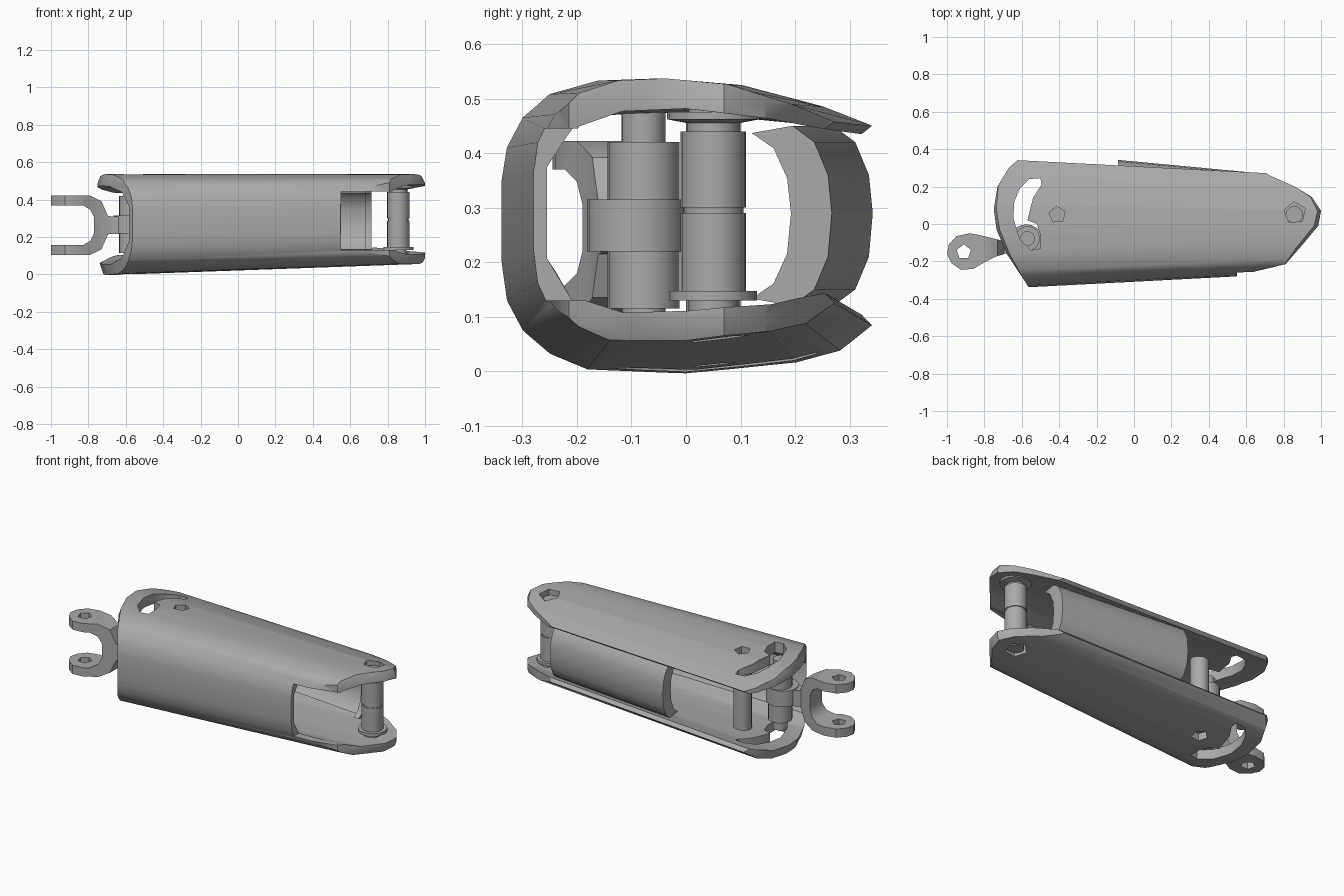
import bpy, bmesh, math
from mathutils import Vector

cube = bpy.data.objects.get("Cube")
if cube:
    bpy.data.objects.remove(cube)

grey = bpy.data.materials.new("plain_grey")
grey.use_nodes = True
grey.diffuse_color = (0.4, 0.4, 0.4, 1)
grey.node_tree.nodes["Principled BSDF"].inputs["Base Color"].default_value = (0.4, 0.4, 0.4, 1)


def loft(name, rings):
    """Skin a list of closed rings and cap both ends."""
    bm = bmesh.new()
    rows = [[bm.verts.new(p) for p in ring] for ring in rings]
    n = len(rows[0])
    for a, b in zip(rows, rows[1:]):
        for i in range(n):
            j = (i + 1) % n
            bm.faces.new((a[i], a[j], b[j], b[i]))
    bm.faces.new(rows[0])
    bm.faces.new(rows[-1])
    bmesh.ops.recalc_face_normals(bm, faces=bm.faces)
    mesh = bpy.data.meshes.new(name)
    bm.to_mesh(mesh)
    bm.free()
    mesh.materials.append(grey)
    obj = bpy.data.objects.new(name, mesh)
    bpy.context.collection.objects.link(obj)
    return obj


def prism_z(name, pts, lo, hi):
    return loft(name, [[(x, y, z) for x, y in pts] for z in (lo, hi)])


def prism_y(name, pts, lo, hi):
    return loft(name, [[(x, y, z) for x, z in pts] for y in (lo, hi)])


def circle(cx, cy, r, n, turn=0.0):
    return [(cx + r * math.cos(turn + math.tau * i / n),
             cy + r * math.sin(turn + math.tau * i / n)) for i in range(n)]


def turned(name, cx, cy, steps, n=20):
    """Vertical turned part from (radius, z) steps."""
    return loft(name, [[(x, y, z) for x, y in circle(cx, cy, r, n)] for r, z in steps])


def boolean(obj, cutter, operation):
    mod = obj.modifiers.new("cut", 'BOOLEAN')
    mod.operation = operation
    mod.solver = 'EXACT'
    mod.object = cutter
    bpy.context.view_layer.objects.active = obj
    bpy.ops.object.modifier_apply(modifier=mod.name)
    bpy.data.objects.remove(cutter)


def smooth(obj, angle=35):
    bpy.ops.object.select_all(action='DESELECT')
    obj.select_set(True)
    bpy.context.view_layer.objects.active = obj
    bpy.ops.object.shade_smooth_by_angle(angle=math.radians(angle))


# Housing: tapering C-shaped channel, open at the back
outer = [(.34, .45), (.25, .485), (.1, .525), (-.05, .537), (-.16, .533), (-.25, .508),
         (-.3, .465), (-.33, .41), (-.34, .35), (-.34, .2), (-.33, .13), (-.3, .075),
         (-.25, .033), (-.18, .005), (0, 0), (.2, .02), (.28, .04), (.34, .085)]
inner = [(.32, .105), (.2, .075), (0, .06), (-.15, .06), (-.25, .09), (-.31, .18),
         (-.31, .36), (-.25, .44), (-.15, .47), (0, .475), (.2, .455), (.32, .435)]


def station(x):
    t = (x + 0.6) / 1.5
    return [(x, y * (1 - 0.23 * t), .537 - (.537 - z) * (1 - 0.1 * t)) for y, z in outer + inner]


housing = loft("housing", [station(-0.78), station(1.02)])

# Rounded plan shape with chamfered ends
plan = [(-.6, .36), (.6, .36), (.72, .262), (.86, .2), (.95, .145), (1, .07), (.985, -.01), (.91, -.1),
        (.81, -.215), (.55, -.277), (.5, -.4), (-.53, -.4), (-.565, -.335), (-.68, -.16),
        (-.735, -.03), (-.75, .08), (-.73, .2), (-.67, .3)]
trim = loft("trim", [[(x * s, y, z) for x, y in plan]
                     for s, z in ((.95, -.02), (1, .09), (1, .49), (.965, .56))])
boolean(housing, trim, 'INTERSECT')

# Front window beside the far end, then curved slots and pin holes
window = prism_z("window", [(.55, -.5), (1.1, -.5), (1.1, -.02), (.55, -.02)], .13, .445)
boolean(housing, window, 'DIFFERENCE')
slot = [(-.5, .245), (-.495, .21), (-.54, .14), (-.57, .02), (-.52, 0), (-.5, -.06), (-.5, -.13),
        (-.55, -.14), (-.61, -.08), (-.645, .03), (-.64, .12), (-.61, .19), (-.56, .24)]
boolean(housing, prism_z("slot", slot, -.1, .7), 'DIFFERENCE')
for hx, hy, r in ((.86, .06, .06), (-.41, .05, .045)):
    boolean(housing, prism_z("hole", circle(hx, hy, r, 5, 0.4), -.1, .7), 'DIFFERENCE')
smooth(housing)

# Back panel: bowed plate with end lips
bow = [(.27, .12), (.31, .15), (.335, .21), (.342, .29), (.335, .36), (.31, .42), (.27, .45)]


def panel_ring(x, depth):
    shift = -0.075 * (x + 0.08) / 0.8
    back = [(y - depth, .285 + (z - .285) * .92) for y, z in reversed(bow)]
    return [(x, y + shift, z) for y, z in bow + back]


smooth(loft("back_panel", [panel_ring(-.08, .03), panel_ring(.71, .03)]))
for name, x0, x1 in (("panel_lip_inner", -.085, -.06), ("panel_lip_outer", .68, .715)):
    smooth(loft(name, [panel_ring(x0, .075), panel_ring(x1, .075)]))

# End post: two rollers with a neck between, and bearing flanges
smooth(turned("end_post", .857, .05, [
    (.045, .07), (.045, .13), (.08, .13), (.08, .147), (.06, .147), (.06, .29), (.055, .29),
    (.055, .3), (.06, .3), (.06, .44), (.048, .44), (.048, .455), (.085, .462), (.085, .475),
    (.045, .475), (.045, .5)]))

# Inner post near the fork end
smooth(turned("inner_post", -.41, .05, [(.05, .05), (.05, .49)]))

# Fork pivot pin with collar
smooth(turned("fork_pin", -.57, -.078, [(.04, .06), (.04, .115), (.066, .115), (.066, .42),
                                        (.04, .42), (.04, .475)]))
smooth(turned("fork_collar", -.575, -.092, [(.09, .22), (.09, .315)]))

# Fork: U-shaped side profile trimmed to a rounded plan
half = [(-1.02, .157), (-1.02, .105), (-.79, .105), (-.73, .135), (-.695, .215), (-.58, .22)]
tail = [(-.77, .22), (-.79, .18), (-.83, .157)]
mirror_z = lambda pts: [(x, .527 - z) for x, z in reversed(pts)]
fork = prism_y("fork", half + mirror_z(half) + mirror_z(tail) + tail, -.4, .2)
fork_plan = [(-.58, -.02), (-.7, -.09), (-.76, -.075), (-.82, -.06), (-.88, -.05), (-.95, -.065),
             (-.99, -.11), (-1, -.16), (-.975, -.21), (-.925, -.245), (-.86, -.24), (-.8, -.205),
             (-.74, -.175), (-.66, -.15), (-.58, -.16)]
boolean(fork, prism_z("fork_trim", fork_plan, 0, .6), 'INTERSECT')
boolean(fork, prism_z("fork_hole", circle(-.91, -.15, .04, 5, 0.3), 0, .6), 'DIFFERENCE')
smooth(fork)
